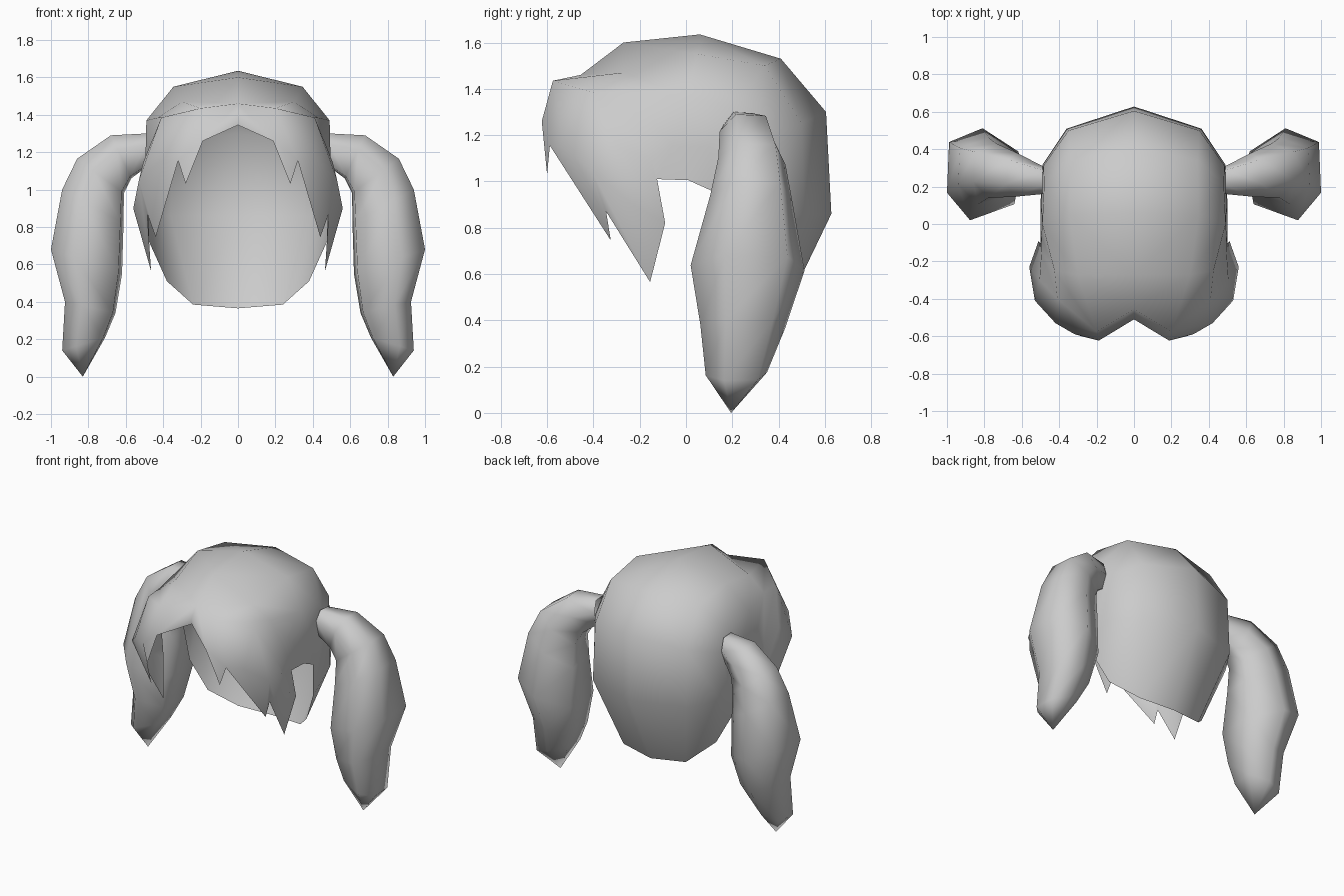
import bpy, bmesh, math
from mathutils import Vector

cube = bpy.data.objects.get("Cube")
if cube:
    bpy.data.objects.remove(cube, do_unlink=True)

# Single hair colour
grey = bpy.data.materials.new("hair_grey")
grey.use_nodes = True
COLOUR = (0.6, 0.6, 0.6, 1.0)
grey.diffuse_color = COLOUR
bsdf = next(n for n in grey.node_tree.nodes if n.type == 'BSDF_PRINCIPLED')
bsdf.inputs["Base Color"].default_value = COLOUR


def finish(name, bm, outward):
    """Turn a bmesh into a smooth object; outward(face) tells if its normal is right."""
    bmesh.ops.recalc_face_normals(bm, faces=bm.faces)
    bm.normal_update()
    good = sum(1 if outward(f) else -1 for f in bm.faces)
    if good < 0:
        bmesh.ops.reverse_faces(bm, faces=bm.faces)
    for f in bm.faces:
        f.smooth = True
    mesh = bpy.data.meshes.new(name)
    bm.to_mesh(mesh)
    bm.free()
    mesh.materials.append(grey)
    obj = bpy.data.objects.new(name, mesh)
    bpy.context.collection.objects.link(obj)
    return obj


# Hair cap: ribs from the centre line down the side, ordered front to back
ribs = [
    [(0, -.455, 1.46), (.2, -.575, 1.435), (.41, -.4, 1.385), (.505, -.3, 1.15), (.56, -.23, .9)],
    [(0, -.27, 1.6), (.3, -.27, 1.47), (.425, -.25, 1.385), (.495, -.15, 1.1), (.51, -.09, .82)],
    [(0, .06, 1.635), (.345, .05, 1.55), (.49, 0, 1.37), (.495, -.06, 1.15), (.5, -.125, 1.01)],
    [(0, .41, 1.53), (.34, .34, 1.5), (.48, .22, 1.32), (.495, .1, 1.15), (.5, .01, 1.005)],
    [(0, .605, 1.3), (.35, .5, 1.25), (.485, .31, 1.2), (.495, .2, 1.07), (.5, .11, .96)],
]
# Back hair hanging below the last rib
back = [
    [(0, .628, .86), (.36, .51, .86), (.49, .315, .87), (.475, .145, .72)],
    [(0, .39, .365), (.24, .345, .385), (.38, .21, .51)],
]
# Fringe: outer bulge points and the zigzag lower edge
bulge = [(0, -.51, 1.385), (.42, -.53, 1.15), (.53, -.41, 1.05)]
edge = [(0, -.51, 1.345), (.188, -.623, 1.26), (.28, -.6, 1.03), (.32, -.588, 1.155),
        (.44, -.325, .745), (.485, -.345, .87), (.465, -.155, .565)]

bm = bmesh.new()
R = [[bm.verts.new(p) for p in rib] for rib in ribs]
K = [[bm.verts.new(p) for p in row] for row in back]
B = [bm.verts.new(p) for p in bulge]
E = [bm.verts.new(p) for p in edge]


def bridge(rows):
    for a, b in zip(rows, rows[1:]):
        for i in range(min(len(a), len(b)) - 1):
            bm.faces.new((a[i], a[i + 1], b[i + 1], b[i]))


bridge(R)
bridge([R[4]] + K)
bm.faces.new((R[4][3], R[4][4], K[0][3]))
bm.faces.new((K[0][2], K[0][3], K[1][2]))

r = R[0]
for face in [(r[0], r[1], E[1], B[0]), (B[0], E[1], E[0]),
             (r[1], B[1], E[3], E[1]), (E[1], E[3], E[2]),
             (r[1], r[2], B[1]), (B[1], E[4], E[3]), (B[1], B[2], E[4]),
             (r[2], r[3], B[2], B[1]), (r[3], r[4], B[2]),
             (B[2], E[5], E[4]), (B[2], r[4], E[6], E[5]),
             (r[4], R[1][4], E[6])]:
    bm.faces.new(face)

middle = Vector((0, 0, 1))
cap = finish("hair_cap", bm, lambda f: f.normal.dot(f.calc_center_median() - middle) > 0)
mirror = cap.modifiers.new("mirror", 'MIRROR')
mirror.use_clip = True
mirror.merge_threshold = 0.001

# Pigtail rings: outer x, outer z, inner x, inner z, back y, front y
rings = [
    (.49, 1.30, .49, 1.12, .31, .16),
    (.68, 1.29, .57, 1.06, .38, .145),
    (.86, 1.165, .61, .98, .43, .14),
    (.94, 1.0, .612, .82, .46, .105),
    (1.0, .68, .62, .55, .512, .02),
    (.925, .40, .655, .34, .43, .062),
    (.94, .14, .71, .21, .35, .085),
]
# Lopsided six-point cross-section: inner-outer, front-back
section = [(0, 1), (.94, .7), (1, -.4), (.35, -1), (-.9, -.65), (-1, .5)]
SIDES = len(section)


def pigtail(name, s):
    bm = bmesh.new()
    loops = []
    for ox, oz, ix, iz, y1, y0 in rings:
        loops.append([bm.verts.new((s * (ox + ix + t * (ox - ix)) / 2,
                                    (y1 + y0 + w * (y1 - y0)) / 2,
                                    (oz + iz + t * (oz - iz)) / 2)) for t, w in section])
    for a, b in zip(loops, loops[1:]):
        for k in range(SIDES):
            n = (k + 1) % SIDES
            bm.faces.new((a[k], a[n], b[n], b[k]))
    # Pointed tip
    tip = bm.verts.new((s * .83, .195, 0))
    for k in range(SIDES):
        bm.faces.new((loops[-1][k], loops[-1][(k + 1) % SIDES], tip))
    core = Vector((s * .8, .26, .65))
    finish(name, bm, lambda f: f.normal.dot(f.calc_center_median() - core) > 0)


pigtail("pigtail_left", 1)
pigtail("pigtail_right", -1)
